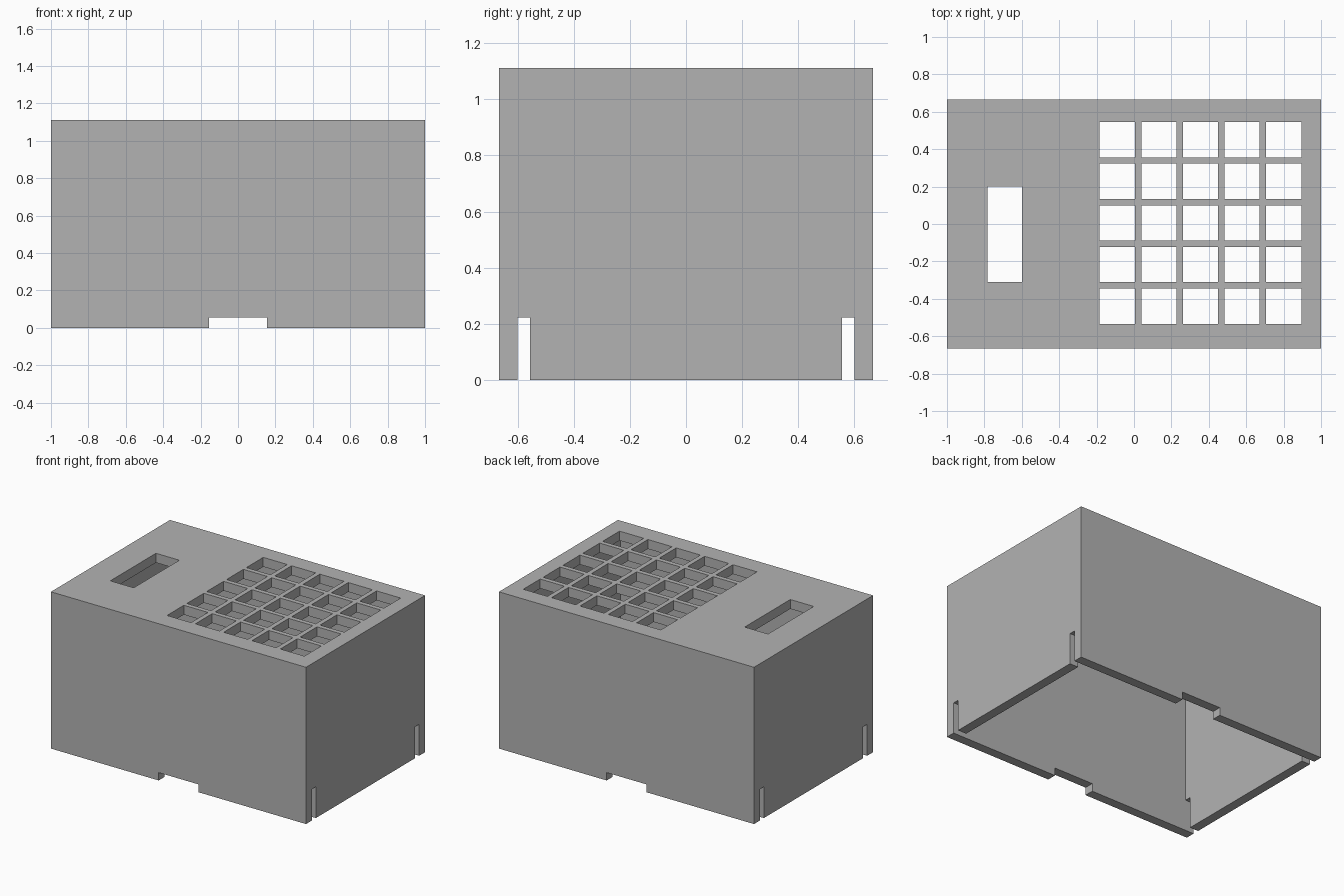
import bpy
import bmesh
from mathutils import Matrix, Vector

if "Cube" in bpy.data.objects:
    bpy.data.objects.remove(bpy.data.objects["Cube"], do_unlink=True)

MM = 2 / 90                      # design unit: the case is 90 wide
W, D, H, WALL = 90, 60, 50, 3
PITCH, KEY = 10, 8.5

grey = bpy.data.materials.new("plain grey")
grey.use_nodes = True
grey.diffuse_color = (0.45, 0.45, 0.45, 1)
grey.node_tree.nodes["Principled BSDF"].inputs["Base Color"].default_value = grey.diffuse_color


def boxes(name, spans):
    """One object made of boxes, each given as (low corner, high corner)."""
    bm = bmesh.new()
    for low, high in spans:
        low, high = Vector(low) * MM, Vector(high) * MM
        place = Matrix.Translation((low + high) / 2) @ Matrix.Diagonal((*(high - low), 1))
        bmesh.ops.create_cube(bm, size=1, matrix=place)
    mesh = bpy.data.meshes.new(name)
    bm.to_mesh(mesh)
    bm.free()
    mesh.materials.append(grey)
    obj = bpy.data.objects.new(name, mesh)
    bpy.context.collection.objects.link(obj)
    return obj


# Outer block
case = boxes("case", [((-W / 2, -D / 2, 0), (W / 2, D / 2, H))])

# Hollow inside, open at the bottom
ix, iy = W / 2 - WALL, D / 2 - WALL
cavity = boxes("cavity_cutter", [((-ix, -iy, -5), (ix, iy, H - WALL))])

# Cable notches in the front and back walls
notches = boxes("notch_cutter", [((-7, -D, -5), (7, D, 2.5))])

# Upright slots in both end walls, beside the long walls
slots = boxes("slot_cutter", [((-W, y, -5), (W, y + 2, 10)) for y in (-iy, iy - 2)])

# Key grid and display window through the top
openings = [((-35.25, -14, H - 8), (-27, 9, H + 5))]
for i in range(5):
    for j in range(5):
        x = 16 + (i - 2) * PITCH - KEY / 2
        y = 0.25 + (j - 2) * PITCH - KEY / 2
        openings.append(((x, y, H - 8), (x + KEY, y + KEY, H + 5)))
top_holes = boxes("top_hole_cutter", openings)

# Cut the case, then bake the result and drop the cutters
cutters = [cavity, notches, slots, top_holes]
for cutter in cutters:
    cutter.hide_render = True
    mod = case.modifiers.new(cutter.name, "BOOLEAN")
    mod.operation = "DIFFERENCE"
    mod.solver = "EXACT"
    mod.object = cutter
bpy.context.view_layer.update()
baked = bpy.data.meshes.new_from_object(case.evaluated_get(bpy.context.evaluated_depsgraph_get()))
case.modifiers.clear()
case.data = baked
for cutter in cutters:
    bpy.data.objects.remove(cutter, do_unlink=True)
